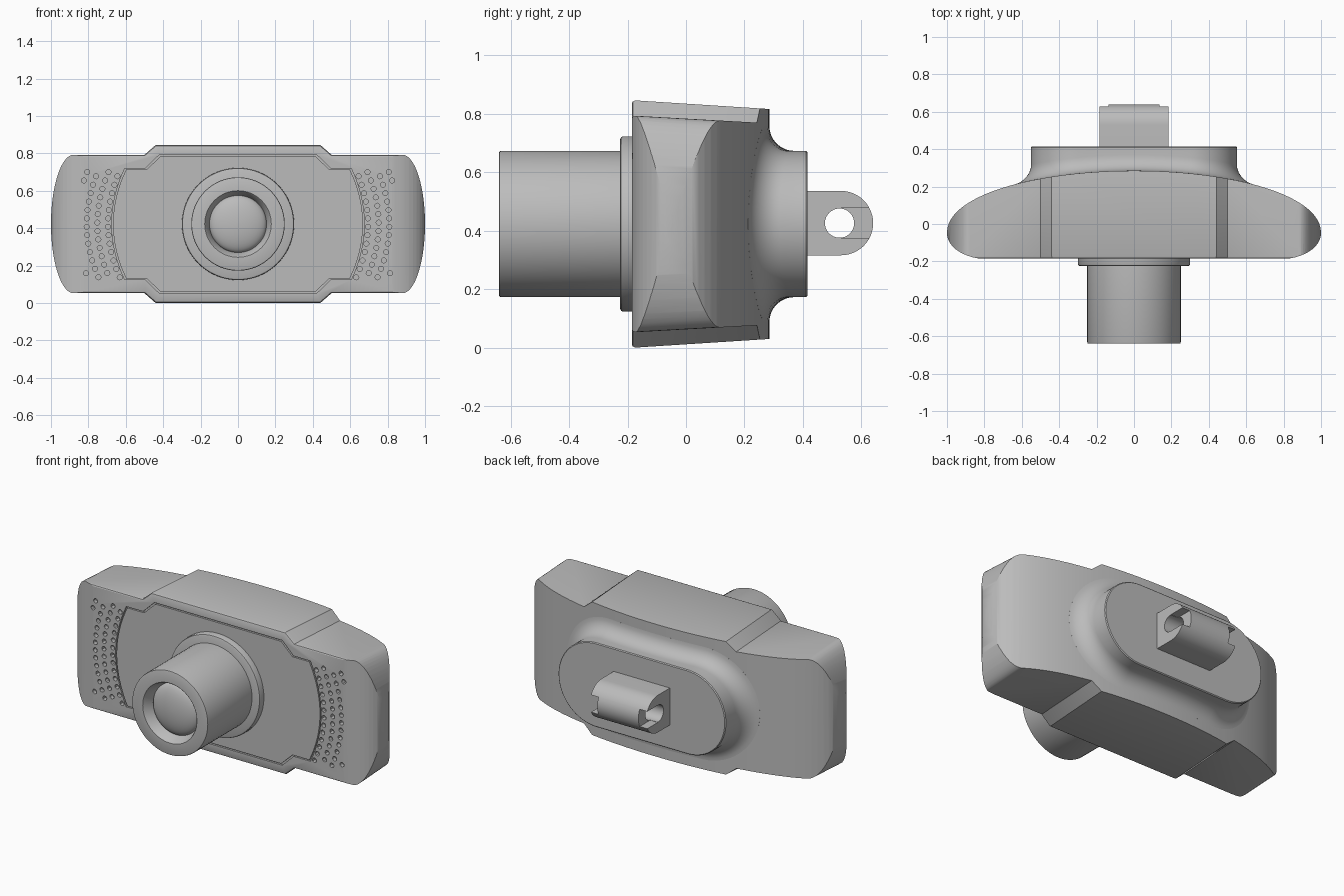
import bpy, bmesh, math
from mathutils import Vector

if "Cube" in bpy.data.objects:
    bpy.data.objects.remove(bpy.data.objects["Cube"], do_unlink=True)

ZC = 0.4225      # height of the lens axis
FRONT = -0.185   # front plane of the body

grey = bpy.data.materials.new("plain grey")
grey.use_nodes = True
grey.diffuse_color = (0.5, 0.5, 0.5, 1)
grey.node_tree.nodes["Principled BSDF"].inputs["Base Color"].default_value = (0.5, 0.5, 0.5, 1)


def add_loft(bm, rings, ring_shaped=False):
    """Skin a run of equal-length loops; cap the ends or join them."""
    loops = [[bm.verts.new(p) for p in ring] for ring in rings]
    pairs = list(zip(loops, loops[1:]))
    if ring_shaped:
        pairs.append((loops[-1], loops[0]))
    else:
        bm.faces.new(loops[0])
        bm.faces.new(loops[-1])
    for a, b in pairs:
        for i in range(len(a)):
            j = (i + 1) % len(a)
            bm.faces.new((a[i], a[j], b[j], b[i]))


def finish(name, bm):
    bmesh.ops.recalc_face_normals(bm, faces=bm.faces)
    mesh = bpy.data.meshes.new(name)
    bm.to_mesh(mesh)
    bm.free()
    mesh.materials.append(grey)
    obj = bpy.data.objects.new(name, mesh)
    bpy.context.collection.objects.link(obj)
    return obj


def loft(name, rings, ring_shaped=False):
    bm = bmesh.new()
    add_loft(bm, rings, ring_shaped)
    return finish(name, bm)


def activate(obj):
    bpy.ops.object.select_all(action="DESELECT")
    obj.select_set(True)
    bpy.context.view_layer.objects.active = obj


def boolean(obj, cutter, operation="DIFFERENCE"):
    mod = obj.modifiers.new("cut", "BOOLEAN")
    mod.operation, mod.solver, mod.object = operation, "EXACT", cutter
    activate(obj)
    bpy.ops.object.modifier_apply(modifier=mod.name)
    bpy.data.objects.remove(cutter, do_unlink=True)


def smooth(obj, degrees=30):
    activate(obj)
    bpy.ops.object.shade_smooth_by_angle(angle=math.radians(degrees))


def mirror4(quarter):
    """Complete an outline from its upper +x quarter, given top to middle."""
    half = quarter + [(x, -z) for x, z in reversed(quarter[:-1])]
    return half + [(-x, z) for x, z in reversed(half)]


def disc(r, y, x=0, z=ZC, n=64):
    return [Vector((x + r * math.cos(2 * math.pi * i / n), y,
                    z + r * math.sin(2 * math.pi * i / n))) for i in range(n)]


def lathe(name, profile):
    obj = loft(name, [disc(r, y) for r, y in profile])
    smooth(obj)
    return obj


def back(x):
    """Depth of the curved back of the body."""
    return -0.05 + 0.335 * max(0, 1 - x * x) ** 0.47


# Body: stepped front outline, tapered to the back, met with the plan outline
outline = mirror4([(0.44, 0.4225), (0.5, 0.37)] + [
    (0.88 + 0.12 * math.sin(a), 0.37 * math.cos(a))
    for a in [math.pi / 2 * i / 16 for i in range(17)]])


def body_ring(y, inset, taper):
    return [Vector((x * (1 - inset), y, ZC + z * taper * (1 - 2 * inset))) for x, z in outline]


body = loft("body", [body_ring(FRONT, 0.012, 1), body_ring(FRONT + 0.003, 0.005, 1),
                     body_ring(FRONT + 0.012, 0, 1), body_ring(0.32, 0, 0.925)])
plan = []
for i in range(13):
    a = math.pi / 2 * i / 12
    plan.append((0.78 + 0.22 * math.sin(a), -0.05 - 0.138 * math.cos(a)))
for i in range(1, 48):
    x = math.cos(math.pi * i / 48)
    plan.append((x, back(x)))
plan += [(-x, y) for x, y in reversed(plan[:13])]
boolean(body, loft("plan_cutter", [[Vector((x, y, z)) for x, y in plan] for z in (-0.2, 1.1)]),
        "INTERSECT")

# Groove around the front panel
panel = mirror4([(0.42, 0.371), (0.495, 0.298)] + [
    (0.605 + 0.07 * (1 - (k / 8) ** 2), 0.298 * k / 8) for k in range(8, -1, -1)])


def panel_ring(y, shrink):
    return [Vector((x - math.copysign(shrink, x), y, ZC + z * (1 - shrink / 0.33)))
            for x, z in panel]


boolean(body, loft("groove_cutter", [panel_ring(-0.21, 0), panel_ring(-0.173, 0),
                                     panel_ring(-0.173, 0.007), panel_ring(-0.21, 0.007)], True))

# Staggered speaker holes on both sides
holes = bmesh.new()
for side in (-1, 1):
    for col in range(4):
        for row in range(13):
            dz = -0.285 + 0.045 * row + 0.0225 * (col % 2)
            x = 0.63 + 0.057 * col + 0.065 * (1 - (dz / 0.29) ** 2)
            if x < 0.825 and abs(dz) < 0.29:
                add_loft(holes, [disc(0.0135, y, side * x, ZC + dz, 12) for y in (-0.21, -0.16)])
boolean(body, finish("hole_cutter", holes))
smooth(body)

# Lens collar, and barrel with a recessed domed lens
lathe("lens_collar", [(0.3, -0.17), (0.3, -0.215), (0.297, -0.222), (0.29, -0.225), (0.2, -0.225)])
lathe("lens_barrel", [(0.25, -0.2), (0.25, -0.632), (0.248, -0.638), (0.243, -0.64),
                      (0.178, -0.64), (0.174, -0.636), (0.152, -0.57)])
lathe("lens", [(0.16, -0.56)] + [
    (0.153 * math.cos(a), -0.572 - 0.05 * math.sin(a))
    for a in [math.pi / 2 * i / 10 for i in range(10)]] + [(0.004, -0.622)])


# Rear pad: a stadium flaring into the curved back
def stadium(grow, depth):
    ring = []
    for side in (1, -1):
        for i in range(33):
            a = side * math.pi / 2 - math.pi * i / 32
            x = side * 0.3 + (0.25 + grow) * math.cos(a)
            ring.append((x, (0.25 + grow) * math.sin(a)))
        if side == 1:
            ring += [(0.3 - 0.05 * k, -0.25 - grow) for k in range(1, 12)]
        else:
            ring += [(-0.3 + 0.05 * k, 0.25 + grow) for k in range(1, 12)]
    return [Vector((x, depth(x), ZC + z)) for x, z in ring]


R = 0.085
rings = [stadium(R, lambda x: back(x) - 0.02)]
for i in range(9):
    a = math.pi / 2 * i / 8
    rise = R * (1 - math.cos(a))
    rings.append(stadium(R * (1 - math.sin(a)), lambda x: back(x) + rise))
rings += [stadium(0, lambda x: 0.41), stadium(-0.005, lambda x: 0.415)]
smooth(loft("rear_pad", rings))

# Hinge lug: rounded bar with a pin hole and a slot at each end
lug = [(0.4, -0.11)] + [
    (0.53 + 0.11 * math.cos(a), 0.11 * math.sin(a))
    for a in [math.pi * (i / 24 - 0.5) for i in range(25)]] + [(0.4, 0.11)]
hinge = loft("hinge_lug", [[Vector((x, y, ZC + 0.003 + z)) for y, z in lug]
                           for x in (-0.185, 0.185)])
pin = [(0.525 + 0.05 * math.cos(a), 0.05 * math.sin(a))
       for a in [math.pi * i / 16 for i in range(32)]]
boolean(hinge, loft("pin_cutter", [[Vector((x, y, ZC + 0.003 + z)) for y, z in pin]
                                   for x in (-0.3, 0.3)]))
slot = [(0.53, -0.051), (0.7, -0.051), (0.7, 0.051), (0.53, 0.051)]
for side in (-1, 1):
    boolean(hinge, loft("slot_cutter", [[Vector((side * x, y, ZC + 0.003 + z)) for y, z in slot]
                                        for x in (0.135, 0.25)]))
smooth(hinge)
